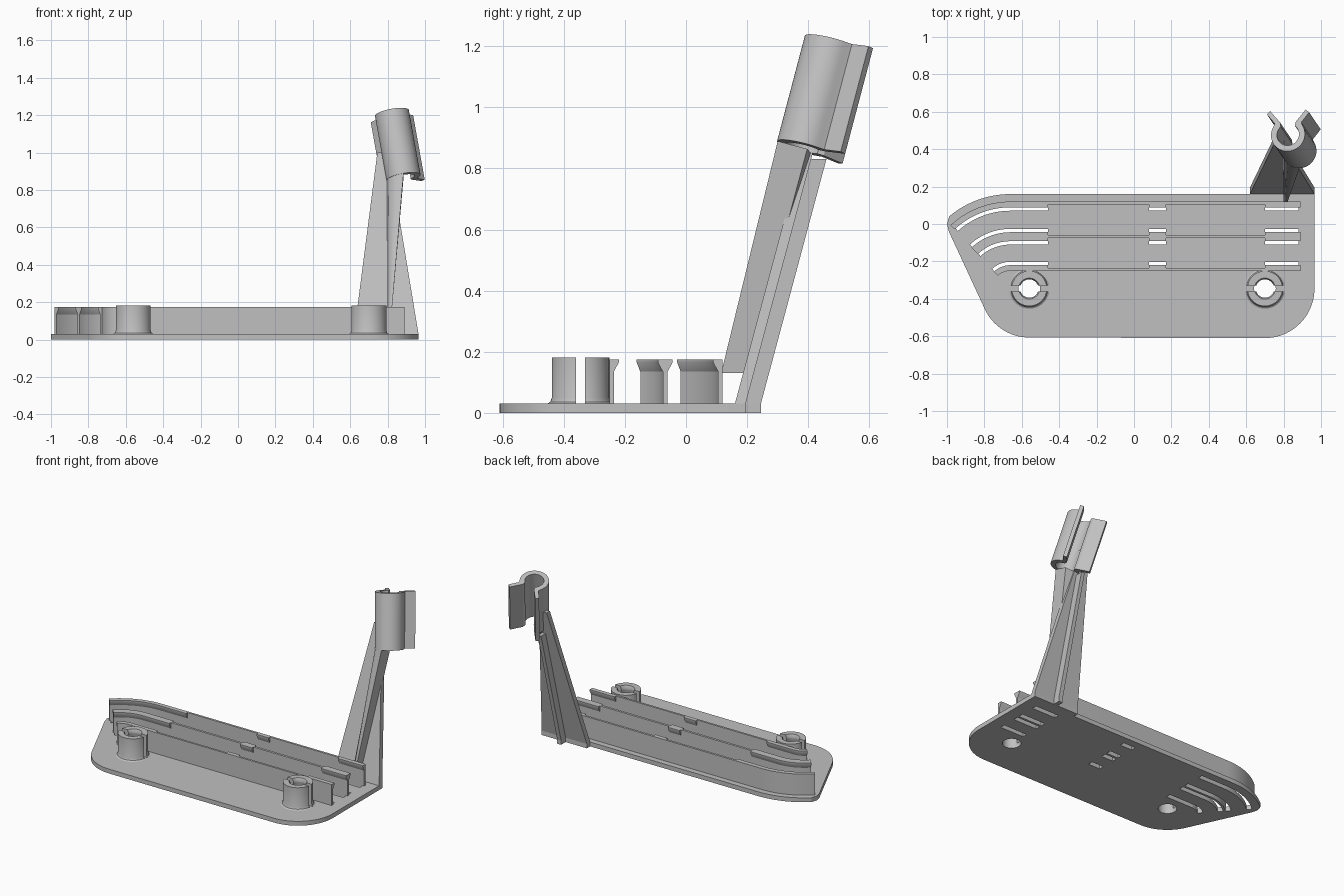
import bpy, bmesh, math
from mathutils import Vector as V

cube = bpy.data.objects.get("Cube")
if cube:
    bpy.data.objects.remove(cube)

grey = bpy.data.materials.new("light_grey_plastic")
grey.use_nodes = True
grey.diffuse_color = (0.53, 0.53, 0.53, 1)
grey.node_tree.nodes["Principled BSDF"].inputs["Base Color"].default_value = grey.diffuse_color
parts = []


def loft(name, sections, ring=False):
    """Skin matching sections; cap the ends, or join them when ring is set."""
    bm = bmesh.new()
    rows = [[bm.verts.new(p) for p in s] for s in sections]
    n = len(rows[0])
    pairs = list(zip(rows, rows[1:])) + ([(rows[-1], rows[0])] if ring else [])
    for a, b in pairs:
        for i in range(n):
            j = (i + 1) % n
            bm.faces.new((a[i], a[j], b[j], b[i]))
    if not ring:
        bm.faces.new(rows[0])
        bm.faces.new(rows[-1])
    bmesh.ops.recalc_face_normals(bm, faces=bm.faces)
    me = bpy.data.meshes.new(name)
    bm.to_mesh(me)
    bm.free()
    me.materials.append(grey)
    ob = bpy.data.objects.new(name, me)
    bpy.context.collection.objects.link(ob)
    parts.append(ob)
    return ob


def cut(target, cutter):
    mod = target.modifiers.new("cut", "BOOLEAN")
    mod.operation, mod.solver, mod.object = "DIFFERENCE", "EXACT", cutter
    dg = bpy.context.evaluated_depsgraph_get()
    target.data = bpy.data.meshes.new_from_object(target.evaluated_get(dg))
    target.modifiers.clear()
    parts.remove(cutter)
    bpy.data.objects.remove(cutter)


def arc(cx, cy, r, a0, a1, n):
    angles = [math.radians(a0 + (a1 - a0) * i / n) for i in range(n + 1)]
    return [(cx + r * math.cos(a), cy + r * math.sin(a)) for a in angles]


def prism(name, outline, z0, z1):
    return loft(name, [[V((x, y, z)) for x, y in outline] for z in (z0, z1)])


def box(name, x0, x1, y0, y1, z0, z1):
    return prism(name, [(x0, y0), (x1, y0), (x1, y1), (x0, y1)], z0, z1)


# Rails share one path: a concentric bend at the right end, then straight
BEND = V((-0.66, -0.35, 0))


def rail(name, profile, x0, x1, bend=0):
    """Sweep a (y, z) profile along the rail path."""
    sections = []
    if bend:
        for i in range(16):
            a = math.radians(bend * (1 - i / 16))
            sections.append([BEND + V((-(y - BEND.y) * math.sin(a), (y - BEND.y) * math.cos(a), z))
                             for y, z in profile])
        x0 = BEND.x
    for x in (x0, x1):
        sections.append([V((x, y, z)) for y, z in profile])
    return loft(name, sections)


def rect(y0, y1, z0, z1):
    return [(y0, z0), (y1, z0), (y1, z1), (y0, z1)]


# Base plate
BOSSES = ((-0.56, -0.345), (0.70, -0.345))
THICK, TOP = 0.03, 0.175
outline = [(0.965, 0.16)] + arc(-0.66, -0.35, 0.51, 90, 130, 16)
outline += [(-1.0, 0.0), (-0.99, -0.04)]
outline += arc(*BOSSES[0], 0.262, 205, 270, 14) + arc(*BOSSES[1], 0.265, 270, 360, 18)
plate = prism("base_plate", outline, 0, THICK)

# Cable rails with snap lips and a slot under each lip
SPANS = ((0, -0.46, 43), (0.08, 0.17, 0), (0.70, 0.89, 0))
RAILS = ((0.105, 0.12, (-1,)), (-0.076, -0.06, (-1, 1)), (-0.25, -0.236, (1,)))
for k, (y0, y1, sides) in enumerate(RAILS):
    rail(f"rail_{k}", rect(y0, y1, THICK - 0.005, TOP), 0, 0.89, 43)
    for s in sides:
        face = y1 if s > 0 else y0
        for x0, x1, bend in SPANS:
            lip = [(face - s * 0.004, 0.135), (face, 0.135), (face + s * 0.016, 0.165),
                   (face + s * 0.016, TOP), (face - s * 0.004, TOP)]
            rail(f"snap_lip_{k}", lip, x0, x1, bend)
            end = x1 - 0.01 if x1 > 0.8 else x1
            slot = rail("slot_cutter", rect(*sorted((face, face + s * 0.034)), -0.02, 0.05),
                        x0, end, bend and bend - 1)
            cut(plate, slot)

# Split screw bosses
for k, (cx, cy) in enumerate(BOSSES):
    cut(plate, prism("hole_cutter", arc(cx, cy, 0.058, 0, 352.5, 47), -0.02, 0.05))
    profile = [(0.058, 0.025), (0.108, 0.025), (0.108, 0.03), (0.099, 0.036), (0.094, 0.05),
               (0.094, 0.182), (0.056, 0.182), (0.049, 0.165), (0.049, 0.15), (0.058, 0.13)]
    turns = [math.radians(7.5 * i) for i in range(48)]
    boss = loft(f"screw_boss_{k}", [[V((cx + r * math.cos(a), cy + r * math.sin(a), z))
                                     for r, z in profile] for a in turns], ring=True)
    cut(boss, box("gap_cutter", cx - 0.2, cx + 0.2, cy - 0.015, cy + 0.015, THICK, 0.3))

# Leaning post: tapered web, back rib and flaring front rib
LEAN = 0.268


def leaning(name, low, high, z0, z1):
    """Tapered slab; low and high are (x0, x1, y0, y1) before leaning."""
    sections = []
    for (x0, x1, y0, y1), z in ((low, z0), (high, z1)):
        d = LEAN * (z - THICK)
        sections.append([V((x0, y0 + d, z)), V((x1, y0 + d, z)),
                         V((x1, y1 + d, z)), V((x0, y1 + d, z))])
    return loft(name, sections)


leaning("post_web", (0.62, 0.965, 0.16, 0.195), (0.745, 0.805, 0.16, 0.195), THICK, 1.0)
box("post_foot", 0.62, 0.965, 0.155, 0.195, 0, THICK)
leaning("post_back_rib", (0.782, 0.812, 0.19, 0.245), (0.785, 0.81, 0.19, 0.245), THICK, 0.83)
box("rib_foot", 0.782, 0.812, 0.19, 0.245, 0, THICK)

# Tube clip frame: tilted axis with the opening at the back
low, high = V((0.885, 0.387, 0.866)), V((0.823, 0.478, 1.211))
w = (high - low).normalized()
u = (V((1, 0, 0)) - w * w.x).normalized()
v = w.cross(u)

# Front rib grows from a thin blade into the side of the clip
side = arc(0, 0, 0.09, 180, 270, 8)
top = [low + u * a + v * b for a, b in side] + [low + v * 0.01, low - u * 0.08 + v * 0.03]
blade = [V((0.80 + 0.02 * i / 8, 0.115, 0.13)) for i in range(9)]
blade = blade[:9] + [V((0.82, 0.20, 0.13)), V((0.80, 0.20, 0.13))]
loft("post_front_rib", [blade, top])

# Clip: circular jaw with flared lead-in wings
right_wing = [(0.072, 0.064), (0.115, 0.118), (0.096, 0.134), (0.042, 0.068)]
left_wing = [(-x, y) for x, y in reversed(right_wing)]
jaw = (arc(0, 0, 0.092, 150, 390, 32) + right_wing
       + arc(0, 0, 0.060, 410, 130, 32) + left_wing)
loft("tube_clip", [[c + u * a + v * b for a, b in jaw] for c in (low, high)])

# Shading
bpy.ops.object.select_all(action="DESELECT")
for ob in parts:
    ob.select_set(True)
bpy.context.view_layer.objects.active = parts[0]
bpy.ops.object.shade_smooth_by_angle(angle=math.radians(30))
